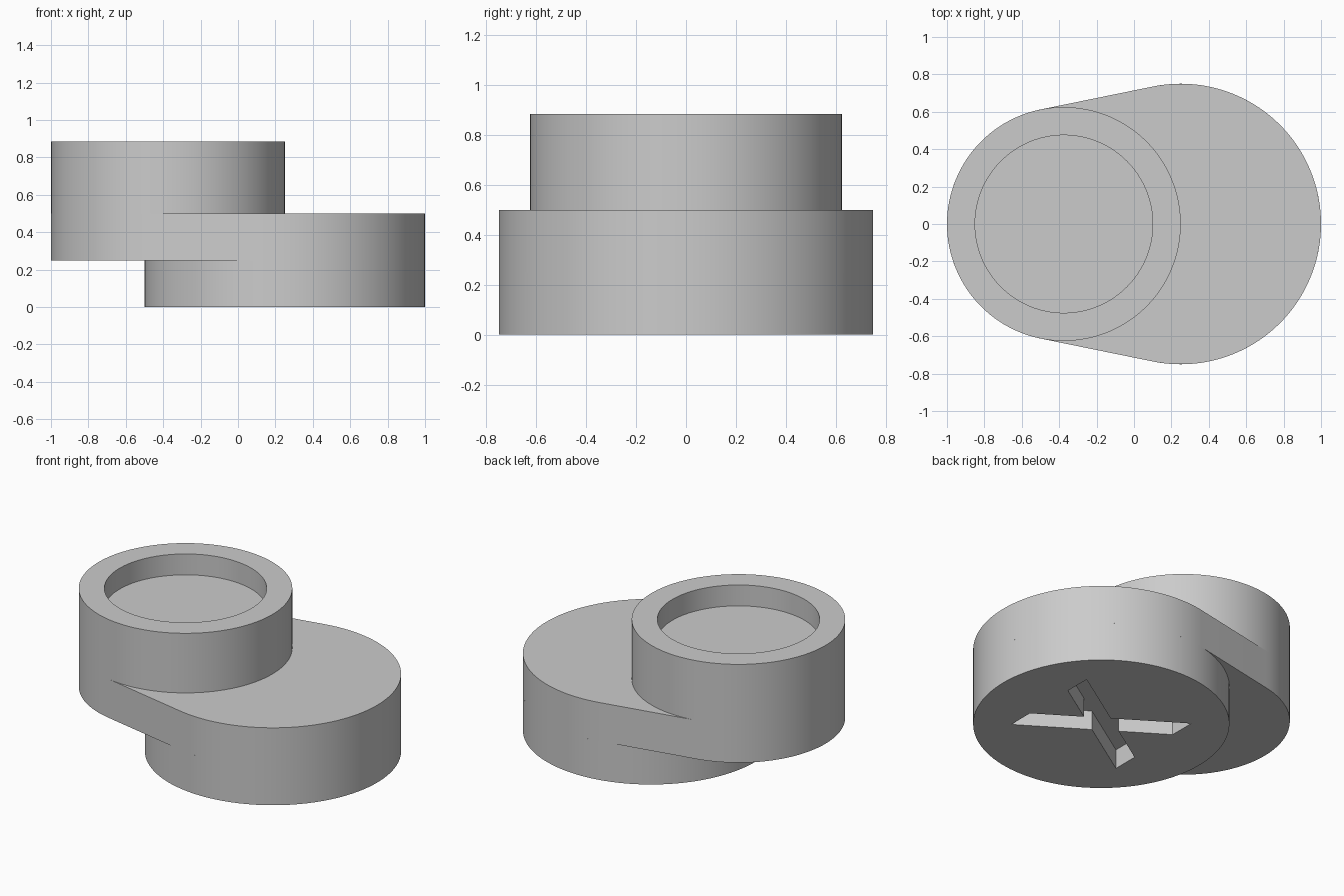
import bpy
import bmesh
from math import acos, cos, pi, sin

if "Cube" in bpy.data.objects:
    bpy.data.objects.remove(bpy.data.objects["Cube"])

# Single plain material
grey = bpy.data.materials.new("light_grey")
grey.use_nodes = True
colour = (0.6, 0.6, 0.6, 1)
grey.diffuse_color = colour
grey.node_tree.nodes["Principled BSDF"].inputs["Base Color"].default_value = colour

BIG_X, BIG_R = 0.25, 0.75
SMALL_X, SMALL_R = -0.375, 0.625
BOSS_HOLE_R = 0.475


def arc(cx, r, start, end, steps):
    """Points on an arc, both ends included."""
    angles = [start + (end - start) * i / steps for i in range(steps + 1)]
    return [(cx + r * cos(a), r * sin(a)) for a in angles]


def circle(cx, r):
    return arc(cx, r, 0, 2 * pi, 128)[:-1]


def loft(name, rings):
    """Joins equal-length outlines given as (points, z) and caps both ends."""
    bm = bmesh.new()
    loops = [[bm.verts.new((x, y, z)) for x, y in pts] for pts, z in rings]
    for low, high in zip(loops, loops[1:]):
        for i in range(len(low)):
            j = (i + 1) % len(low)
            bm.faces.new((low[i], low[j], high[j], high[i]))
    bm.faces.new(loops[0][::-1])
    bm.faces.new(loops[-1])
    bmesh.ops.recalc_face_normals(bm, faces=bm.faces)
    mesh = bpy.data.meshes.new(name)
    bm.to_mesh(mesh)
    bm.free()
    mesh.materials.append(grey)
    obj = bpy.data.objects.new(name, mesh)
    bpy.context.collection.objects.link(obj)
    return obj


def activate(obj):
    bpy.ops.object.select_all(action="DESELECT")
    obj.select_set(True)
    bpy.context.view_layer.objects.active = obj


# Round foot
foot_outline = circle(BIG_X, BIG_R)
foot = loft("foot", [(foot_outline, 0), (foot_outline, 0.25)])

# Link plate: two arcs joined by their common tangents
tangent = pi - acos((BIG_R - SMALL_R) / (BIG_X - SMALL_X))
link_outline = (arc(BIG_X, BIG_R, -tangent, tangent, 80)
                + arc(SMALL_X, SMALL_R, tangent, 2 * pi - tangent, 56))
link = loft("link_plate", [(link_outline, 0.25), (link_outline, 0.5)])

# Raised boss with a shallow round recess
outer = circle(SMALL_X, SMALL_R)
inner = circle(SMALL_X, BOSS_HOLE_R)
boss = loft("boss", [(outer, 0.5), (outer, 0.885), (inner, 0.885), (inner, 0.75)])

# Crossed slot in the underside, its four arms cut square at the ends
END_X, SLOPE, HALF = 0.4, 0.645, 0.085
quarter = [(HALF / SLOPE, 0), (END_X, END_X * SLOPE - HALF),
           (END_X, END_X * SLOPE + HALF), (0, HALF)]
half = quarter + [(-x, y) for x, y in quarter[2::-1]]
cross = half + [(x, -y) for x, y in half[-2:0:-1]]
cross = [(x + BIG_X, y) for x, y in cross]
cutter = loft("slot_cutter", [(cross, -0.1), (cross, 0.125)])
cutter.hide_render = True

cut = foot.modifiers.new("slot", "BOOLEAN")
cut.operation = "DIFFERENCE"
cut.solver = "EXACT"
cut.object = cutter
activate(foot)
bpy.ops.object.modifier_apply(modifier=cut.name)
bpy.data.objects.remove(cutter)

# Smooth round walls, crisp rims
for part in (foot, link, boss):
    activate(part)
    bpy.ops.object.shade_smooth_by_angle()
